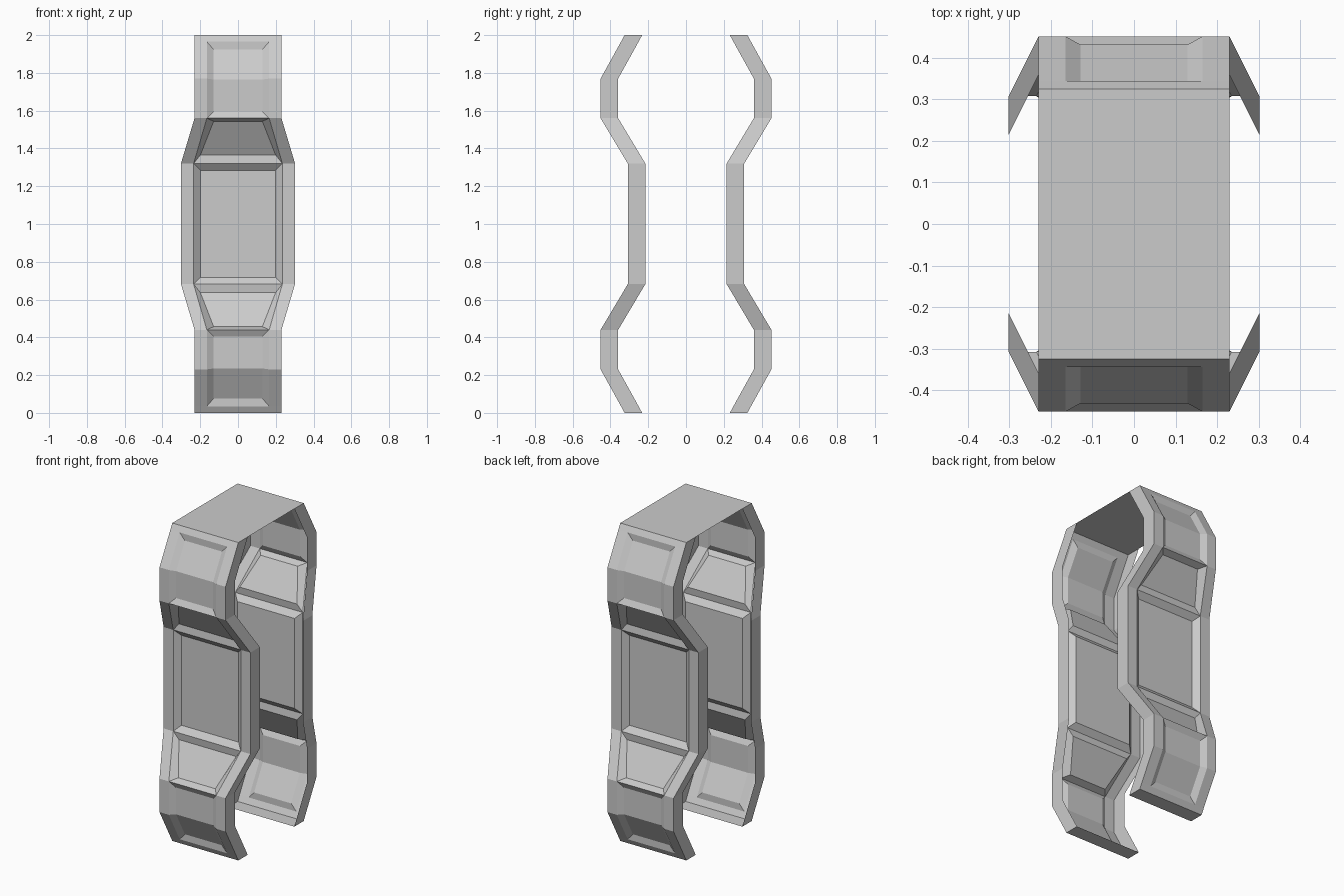
import bpy, bmesh, math
from mathutils import Vector

if "Cube" in bpy.data.objects:
    bpy.data.objects.remove(bpy.data.objects["Cube"])

# Shell side profile: (outward y, z, half width, half panel width)
ROWS = [(.325, 0, .23, .165), (.344, .035, .23, .165), (.452, .23, .23, .165),
        (.452, .44, .23, .165), (.308, .682, .302, .235), (.308, 1.32, .302, .235),
        (.452, 1.56, .23, .165), (.452, 1.77, .23, .165), (.344, 1.965, .23, .165),
        (.325, 2, .23, .165)]
# Recessed panels: (first row, last row, depth)
PANELS = [(1, 3, .02), (3, 4, .028), (4, 5, .03), (5, 6, .028), (6, 8, .02)]
RIM, INSET = .093, .036


def new_object(name, bm):
    mesh = bpy.data.meshes.new(name)
    bm.to_mesh(mesh)
    bm.free()
    ob = bpy.data.objects.new(name, mesh)
    bpy.context.collection.objects.link(ob)
    return ob


def recess_rows(rows, depth):
    """Inner outline of a panel: inset along the profile and sunk into it."""
    pts = [Vector((r[0], r[1])) for r in rows]
    dirs = [(b - a).normalized() for a, b in zip(pts, pts[1:])]
    out = []
    for i, pt in enumerate(pts):
        t0, t1 = dirs[max(i - 1, 0)], dirs[min(i, len(dirs) - 1)]
        n = Vector((t0.y + t1.y, -t0.x - t1.x)).normalized()
        q = pt - n * depth / n.dot(Vector((t0.y, -t0.x)))
        if i == 0:
            q += t1 * INSET
        elif i == len(pts) - 1:
            q -= t0 * INSET
        out.append((q.x, q.y, rows[i][3] - INSET))
    return out


def shell(name, turn):
    bm = bmesh.new()

    def quad(*pts):
        bm.faces.new([bm.verts.new((x, -y, z)) for x, y, z in pts])

    # Border strips and side rims
    for (y0, z0, w0, p0), (y1, z1, w1, p1) in zip(ROWS, ROWS[1:]):
        for s in (-1, 1):
            quad((s*p0, y0, z0), (s*w0, y0, z0), (s*w1, y1, z1), (s*p1, y1, z1))
            quad((s*w0, y0, z0), (s*w0, y0 - RIM, z0), (s*w1, y1 - RIM, z1), (s*w1, y1, z1))
    # Plain band at each end
    for i in (0, 8):
        (y0, z0, _, p), (y1, z1, _, _) = ROWS[i:i + 2]
        quad((-p, y0, z0), (p, y0, z0), (p, y1, z1), (-p, y1, z1))
    # End lips
    for y, z, w, _ in (ROWS[0], ROWS[-1]):
        quad((-w, y, z), (w, y, z), (w, y - RIM, z), (-w, y - RIM, z))
    # Recessed panels with sloped walls
    for a, b, depth in PANELS:
        outer = ROWS[a:b + 1]
        inner = recess_rows(outer, depth)
        for i in range(b - a):
            (y0, z0, p0), (y1, z1, p1) = inner[i:i + 2]
            (Y0, Z0, _, P0), (Y1, Z1, _, P1) = outer[i:i + 2]
            quad((-p0, y0, z0), (p0, y0, z0), (p1, y1, z1), (-p1, y1, z1))
            for s in (-1, 1):
                quad((s*p0, y0, z0), (s*P0, Y0, Z0), (s*P1, Y1, Z1), (s*p1, y1, z1))
        for i in (0, -1):
            (y, z, p), (Y, Z, _, P) = inner[i], outer[i]
            quad((-P, Y, Z), (P, Y, Z), (p, y, z), (-p, y, z))
    bmesh.ops.remove_doubles(bm, verts=bm.verts, dist=1e-4)
    bmesh.ops.recalc_face_normals(bm, faces=bm.faces)
    # Make the faces point outwards
    if sum(f.normal.y * f.calc_area() for f in bm.faces) > 0:
        bmesh.ops.reverse_faces(bm, faces=bm.faces)
    new_object(name, bm).rotation_euler.z = turn


shell("front_shell", 0)
shell("back_shell", math.pi)

# Flat plate bridging the two shells at the top
bm = bmesh.new()
y, z, w, _ = ROWS[-1]
yi = y - RIM
bm.faces.new([bm.verts.new(c) for c in ((-w, -yi, z), (w, -yi, z), (w, yi, z), (-w, yi, z))])
new_object("top_plate", bm)
